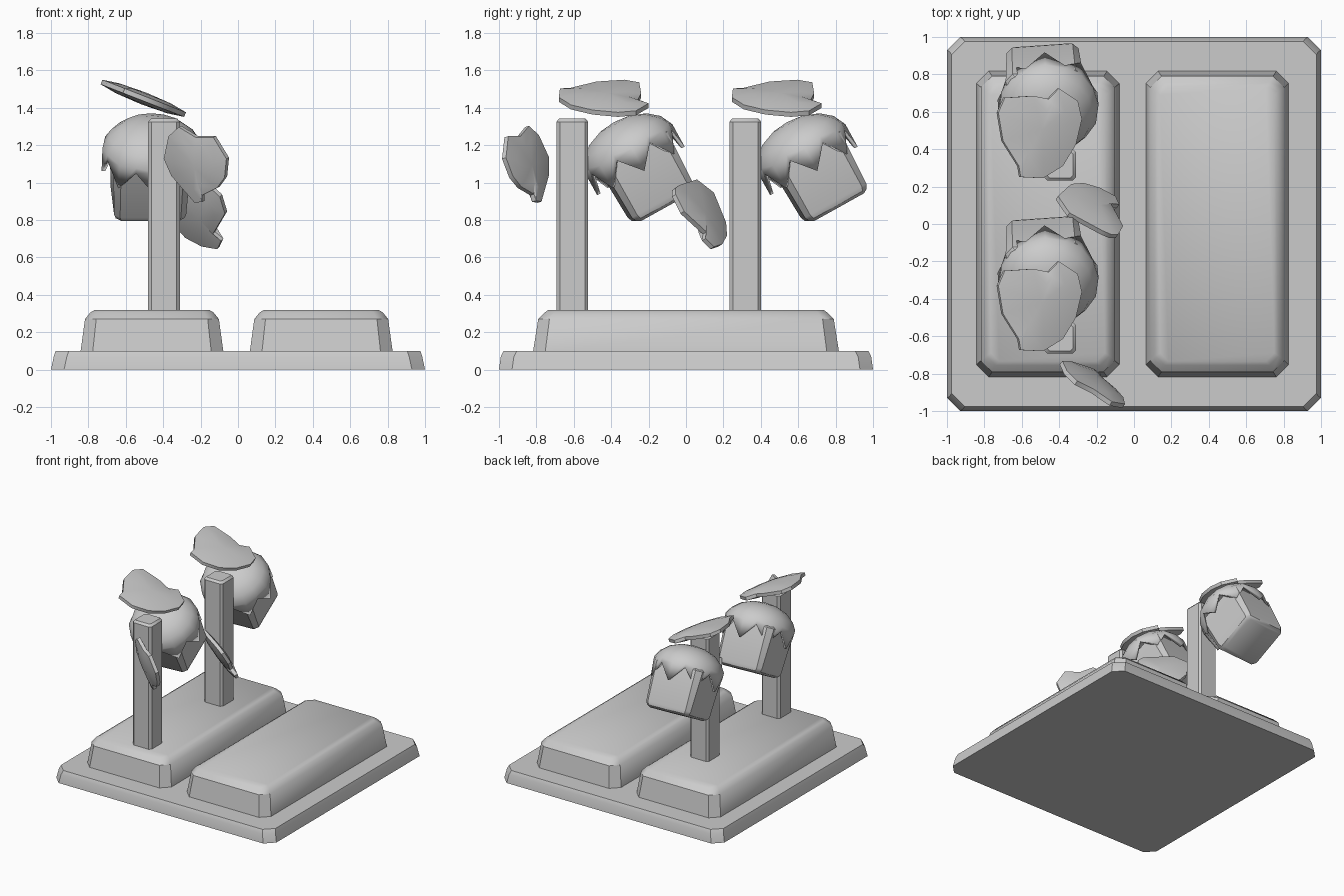
import bpy, bmesh, math
from mathutils import Vector, Matrix

cube = bpy.data.objects.get("Cube")
if cube:
    bpy.data.objects.remove(cube, do_unlink=True)

grey = bpy.data.materials.new("plain_grey")
grey.use_nodes = True
grey.diffuse_color = (0.6, 0.6, 0.6, 1)
grey.node_tree.nodes["Principled BSDF"].inputs["Base Color"].default_value = (0.6, 0.6, 0.6, 1)


def finish(name, bm, matrix=Matrix(), angle=35):
    """Turn a bmesh into a shaded, coloured object."""
    bmesh.ops.recalc_face_normals(bm, faces=bm.faces)
    mesh = bpy.data.meshes.new(name)
    bm.to_mesh(mesh)
    bm.free()
    mesh.materials.append(grey)
    obj = bpy.data.objects.new(name, mesh)
    obj.matrix_world = matrix
    bpy.context.collection.objects.link(obj)
    bpy.ops.object.select_all(action='DESELECT')
    obj.select_set(True)
    bpy.context.view_layer.objects.active = obj
    bpy.ops.object.shade_smooth_by_angle(angle=math.radians(angle))
    return obj


def bridge(bm, a, b):
    for i in range(len(a)):
        j = (i + 1) % len(a)
        bm.faces.new((a[i], a[j], b[j], b[i]))


def block(name, levels, matrix):
    """Chamfered block lofted through (z, half x, half y, corner) levels."""
    bm = bmesh.new()
    rings = []
    for z, hx, hy, c in levels:
        pts = [(hx - c, -hy), (hx, -hy + c), (hx, hy - c), (hx - c, hy),
               (c - hx, hy), (-hx, hy - c), (-hx, c - hy), (c - hx, -hy)]
        rings.append([bm.verts.new((x, y, z)) for x, y in pts])
    for a, b in zip(rings, rings[1:]):
        bridge(bm, a, b)
    bm.faces.new(rings[0])
    bm.faces.new(rings[-1])
    return finish(name, bm, matrix)


def leaf(name, rim, shift=(0, 0, 0)):
    """Lens-shaped leaf spanning a flat rim of 3D points."""
    rim = [Vector(p) + Vector(shift) for p in rim]
    mid = sum(rim, Vector()) / len(rim)
    normal = Vector()
    for p, q in zip(rim, rim[1:] + rim[:1]):
        normal += (p - mid).cross(q - mid)
    normal.normalize()
    bm = bmesh.new()
    edges = []
    for side in (1, -1):
        outer = [bm.verts.new(p + normal * side * 0.013) for p in rim]
        inner = [bm.verts.new(mid.lerp(p, 0.62) + normal * side * 0.028) for p in rim]
        tip = bm.verts.new(mid + normal * side * 0.034)
        bridge(bm, outer, inner)
        for i in range(len(rim)):
            bm.faces.new((inner[i], inner[(i + 1) % len(rim)], tip))
        edges.append(outer)
    bridge(bm, *edges)
    return finish(name, bm)


def cap(name, matrix):
    """Dome with a zigzag rim."""
    bm = bmesh.new()
    n = 16
    rings = []
    for r, z, zig in [(0.268, 0.0, 0.06), (0.268, 0.085, 0.008), (0.235, 0.145, 0),
                      (0.175, 0.195, 0), (0.09, 0.228, 0)]:
        ring = []
        for i in range(n):
            a = 2 * math.pi * i / n
            ring.append(bm.verts.new((r * math.cos(a), r * math.sin(a),
                                      z + (zig if i % 2 else -zig))))
        rings.append(ring)
    for a, b in zip(rings, rings[1:]):
        bridge(bm, a, b)
    top = bm.verts.new((0, 0, 0.238))
    for i in range(n):
        bm.faces.new((rings[-1][i], rings[-1][(i + 1) % n], top))
    obj = finish(name, bm, matrix, 45)
    shell = obj.modifiers.new("thickness", 'SOLIDIFY')
    shell.thickness = 0.02
    return obj


# Base slab and the two raised beds
block("base_slab", [(0, 1, 1, 0.07), (0.07, 0.985, 0.99, 0.07), (0.1, 0.975, 0.975, 0.07)], Matrix())
for side, x in (("right", -0.46), ("left", 0.445)):
    block(side + "_bed", [(0.095, 0.382, 0.818, 0.065), (0.27, 0.358, 0.79, 0.06),
                          (0.305, 0.33, 0.755, 0.05), (0.32, 0.305, 0.735, 0.045)],
          Matrix.Translation((x, 0, 0)))

# Top leaf, drawn in plan on a plane sloping down towards the left
top_plan = [(-.73, -.33), (-.695, -.25), (-.545, -.24), (-.46, -.257), (-.406, -.2),
            (-.305, -.267), (-.283, -.364), (-.315, -.5), (-.385, -.615), (-.49, -.68),
            (-.61, -.674), (-.62, -.615), (-.705, -.48)]
top_rim = [(x, y, 1.448 - 0.39 * (x + 0.5)) for x, y in top_plan]

# Front side leaf, drawn in elevation
front_plan = [(-.31, 1.3), (-.22, 1.245), (-.125, 1.245), (-.055, 1.13), (-.065, 1.03),
              (-.105, .975), (-.185, .935), (-.185, .9), (-.225, .895), (-.35, 1.04),
              (-.39, 1.13), (-.365, 1.25)]
front_rim = [(x, -.735 - .69 * (x + .4) - .31 * (z - 1.13), z) for x, z in front_plan]

# Back side leaf, drawn in side elevation
back_plan = [(-.065, .965), (-.045, .98), (.05, 1.01), (.14, .94), (.205, .78), (.21, .71),
             (.185, .665), (.14, .65), (.095, .695), (.1, .73), (-.02, .84), (-.065, .93)]
back_rim = [(-.13 - (y - .16 + .7 * (z - .645)) / .66, y, z) for y, z in back_plan]

# Two plants: stem, top leaf, hanging fruit with its cap
tilt = Matrix.Rotation(math.radians(4), 4, 'Z') @ Matrix.Rotation(math.radians(29), 4, 'X')
for label, dy in (("front", 0), ("back", 0.925)):
    block(label + "_stem", [(0.3, .085, .085, .018), (1.325, .085, .085, .018), (1.342, .07, .07, .014)],
          Matrix.Translation((-0.395, dy - 0.608, 0)))
    leaf(label + "_top_leaf", top_rim, (0, dy, 0))
    place = Matrix.Translation((-0.46, dy - 0.27, 1.115)) @ tilt
    block(label + "_fruit", [(-.29, .16, .155, .02), (-.275, .183, .178, .028), (-.25, .193, .188, .03),
                             (.06, .208, .2, .04), (.12, .16, .16, .04)],
          place @ Matrix.Translation((-0.01, 0.015, 0)))
    cap(label + "_fruit_cap", place)
leaf("front_side_leaf", front_rim)
leaf("back_side_leaf", back_rim)
